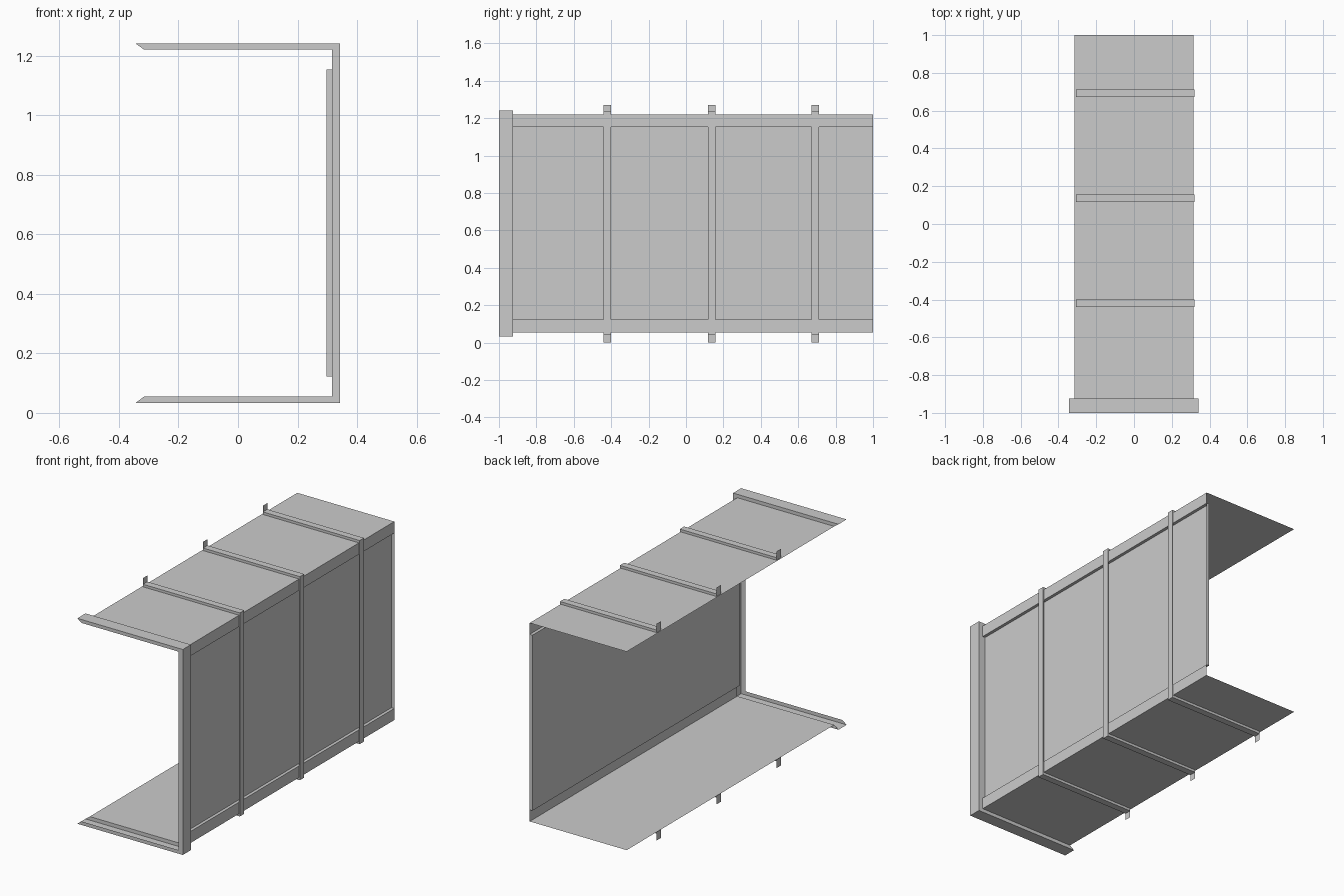
import bpy

if "Cube" in bpy.data.objects:
    bpy.data.objects.remove(bpy.data.objects["Cube"])


def make(name, verts, faces):
    mesh = bpy.data.meshes.new(name)
    mesh.from_pydata(verts, [], faces)
    mesh.update()
    obj = bpy.data.objects.new(name, mesh)
    bpy.context.collection.objects.link(obj)
    return obj


def sheet(name, profile, y0, y1):
    """Thin skin: an open x-z profile swept along y."""
    n = len(profile)
    verts = [(x, y, z) for y in (y0, y1) for x, z in profile]
    faces = [(i, i + 1, n + i + 1, n + i) for i in range(n - 1)]
    return make(name, verts, faces)


def channel(name, outer, inner, y0, y1):
    """Outer skin with a front and back flange reaching in to the inner profile."""
    n = len(outer)
    verts = [(x, y, z) for y in (y0, y1) for p in (outer, inner) for x, z in p]
    faces = []
    for i in range(n - 1):
        a, b, c, d = i, n + i, 2 * n + i, 3 * n + i
        faces += [(a, a + 1, c + 1, c),
                  (a, b, b + 1, a + 1),
                  (c, c + 1, d + 1, d)]
    return make(name, verts, faces)


def c_shape(left, right, bottom, top):
    return [(left, top), (right, top), (right, bottom), (left, bottom)]


FRONT, BACK = -0.925, 1.0
W, Z0, Z1 = 0.315, 0.055, 1.22       # body half width, bottom and top
RX, R0, R1 = 0.297, 0.123, 1.153     # recessed side panel

# Body shell with the recessed side panel
sheet("body_shell",
      [(-W, Z1), (W, Z1), (W, R1), (RX, R1), (RX, R0), (W, R0), (W, Z0), (-W, Z0)],
      FRONT, BACK)

# End walls of the side recess
for label, y in (("front", FRONT), ("back", BACK)):
    quad = [(RX, y, R0), (W, y, R0), (W, y, R1), (RX, y, R1)]
    make("recess_wall_" + label, quad, [(0, 1, 2, 3) if y > 0 else (3, 2, 1, 0)])

# Front frame with mitred open ends
channel("front_frame", c_shape(-0.343, 0.342, 0.034, 1.24),
        c_shape(-W, W, Z0, Z1), -1.0, FRONT)

# Straps around the body, each with an upright tab at both ends
for k, y in enumerate((-0.42, 0.137, 0.692), 1):
    y0, y1 = y - 0.02, y + 0.02
    channel(f"strap_{k}", c_shape(-0.308, 0.32, 0.04, 1.235),
            c_shape(-0.308, W, Z0, Z1), y0, y1)
    sheet(f"tab_top_{k}", [(-0.308, Z1), (-0.308, 1.272)], y0, y1)
    sheet(f"tab_bottom_{k}", [(-0.308, 0.0), (-0.308, Z0)], y0, y1)
